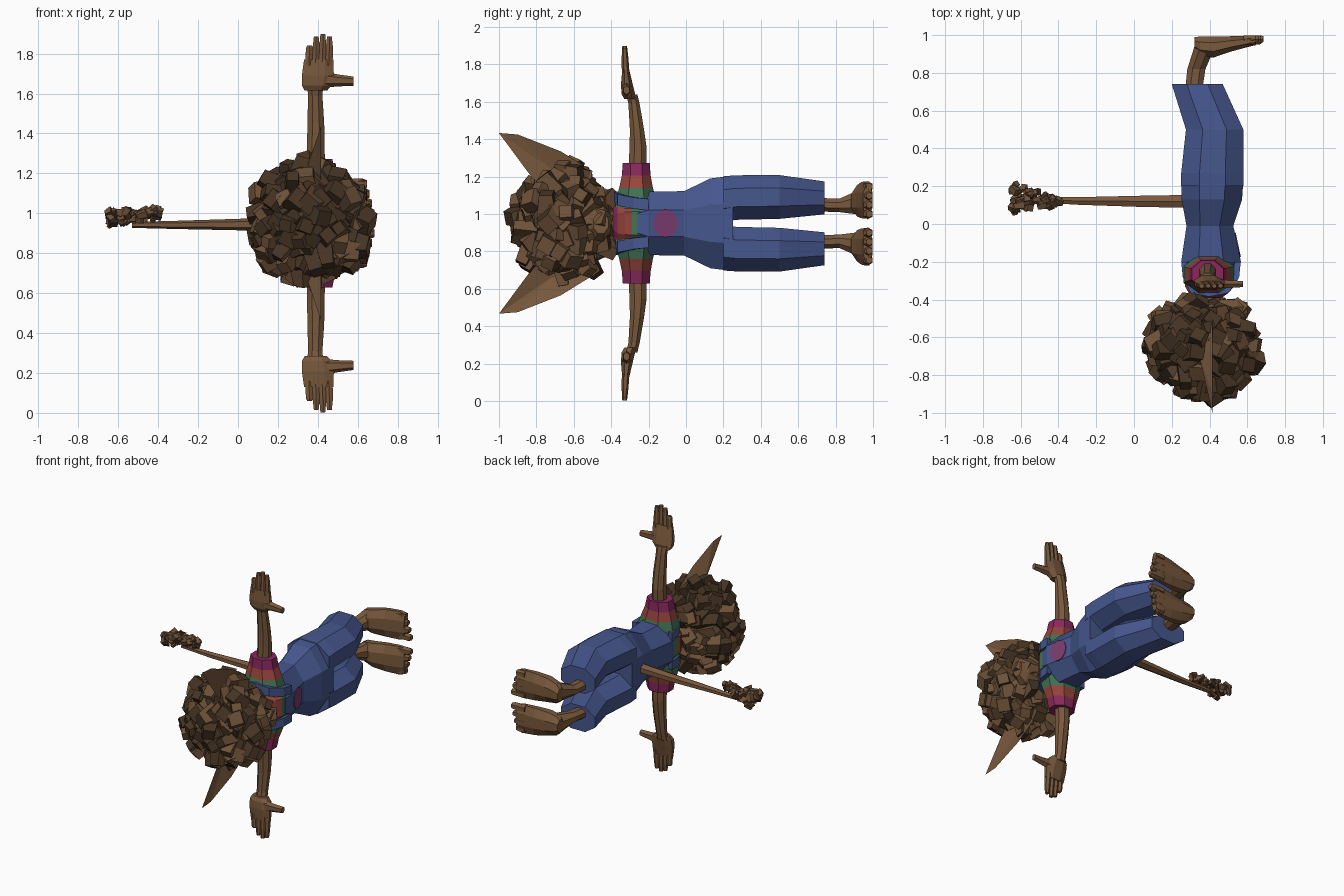
import bpy, bmesh, math, random
from mathutils import Vector, Matrix

random.seed(11)
if "Cube" in bpy.data.objects:
    bpy.data.objects.remove(bpy.data.objects["Cube"])
MID = 0.95  # height of the body's plane of symmetry


def material(name, rgb):
    m = bpy.data.materials.new(name)
    m.use_nodes = True
    m.diffuse_color = (*rgb, 1)
    m.node_tree.nodes["Principled BSDF"].inputs["Base Color"].default_value = (*rgb, 1)
    return m


brown = material("brown fur", (0.19, 0.098, 0.045))
hair = material("hair brown", (0.155, 0.083, 0.04))
dark = material("dark hair", (0.06, 0.034, 0.017))
blue = material("denim blue", (0.061, 0.095, 0.27))
magenta = material("magenta", (0.25, 0.022, 0.11))
red = material("red", (0.31, 0.06, 0.045))
green = material("green", (0.055, 0.17, 0.09))
pink = material("patch pink", (0.2, 0.045, 0.16))


def finish(name, bm, mats, mirror=False):
    bmesh.ops.recalc_face_normals(bm, faces=bm.faces)
    me = bpy.data.meshes.new(name)
    bm.to_mesh(me)
    bm.free()
    for m in mats:
        me.materials.append(m)
    ob = bpy.data.objects.new(name, me)
    ob.location.z = MID
    bpy.context.collection.objects.link(ob)
    if mirror:
        mod = ob.modifiers.new("Mirror", "MIRROR")
        mod.use_axis = (False, False, True)


# Each ring is (position along axis, two centre values, two half sizes)
def loft(name, axis, rings, mats, sides=8, mirror=False, bands=None):
    bm = bmesh.new()
    loops = []
    grow = 1 / math.cos(math.pi / sides)
    for t, a, b, ra, rb in rings:
        loop = []
        for i in range(sides):
            ang = 2 * math.pi * (i + 0.5) / sides
            p = a + ra * grow * math.cos(ang)
            q = b + rb * grow * math.sin(ang)
            co = {"x": (t, p, q), "y": (p, t, q), "z": (p, q, t)}[axis]
            loop.append(bm.verts.new(co))
        loops.append(loop)
    bands = bands or [0] * len(rings)
    for l0, l1, band in zip(loops, loops[1:], bands):
        for i in range(sides):
            j = (i + 1) % sides
            bm.faces.new((l0[i], l0[j], l1[j], l1[i])).material_index = band
    bm.faces.new(loops[0]).material_index = bands[0]
    bm.faces.new(loops[-1]).material_index = bands[-1]
    finish(name, bm, mats, mirror)


# Tapered block pointing along a direction; dark ones keep brown sides toward the face
def chunk(bm, pos, direction, size, length, is_dark):
    rot = direction.to_track_quat("Z", "Y").to_matrix().to_4x4()
    spin = Matrix.Rotation(random.uniform(0, math.pi), 4, "Z")
    new = bmesh.ops.create_cube(bm, size=1)["verts"]
    for v in new:
        taper = 0.65 if v.co.z > 0 else 1
        v.co = Vector((v.co.x * size * taper, v.co.y * size * taper, v.co.z * length))
    bmesh.ops.transform(bm, matrix=Matrix.Translation(pos) @ rot @ spin, verts=new)
    for f in {f for v in new for f in v.link_faces}:
        f.normal_update()
        f.material_index = int(is_dark and f.normal.x < 0.5)


def wobble(amount):
    return Vector([random.uniform(-amount, amount) for _ in range(3)])


# Overalls
loft("overalls_body", "y", [
    (-0.26, 0.415, 0, 0.14, 0.125), (-0.2, 0.408, 0, 0.158, 0.17),
    (-0.01, 0.402, 0, 0.124, 0.172), (0.13, 0.412, 0, 0.16, 0.24),
    (0.25, 0.415, 0, 0.165, 0.255)], [blue])
loft("trouser_leg", "y", [
    (0.2, 0.415, 0.13, 0.165, 0.122), (0.27, 0.415, 0.138, 0.165, 0.119),
    (0.5, 0.427, 0.141, 0.152, 0.117), (0.74, 0.335, 0.136, 0.135, 0.088)], [blue], mirror=True)

# Patch on the bib, tilted with the cloth
bm = bmesh.new()
bmesh.ops.create_circle(bm, cap_ends=True, segments=12, radius=1)
ext = bmesh.ops.extrude_face_region(bm, geom=bm.faces[:])
bmesh.ops.translate(bm, vec=(0, 0, 1), verts=[v for v in ext["geom"] if isinstance(v, bmesh.types.BMVert)])
for v in bm.verts:
    y = -0.11 + v.co.x * 0.065
    v.co = Vector((0.524 - (y + 0.01) * 0.21 + v.co.z * 0.007, y, v.co.y * 0.075))
finish("bib_patch", bm, [pink])

# Striped shirt
loft("shirt_body", "y", [
    (-0.39, 0.395, 0, 0.07, 0.08), (-0.365, 0.395, 0, 0.105, 0.13),
    (-0.33, 0.4, 0, 0.13, 0.145), (-0.29, 0.41, 0, 0.142, 0.15),
    (-0.22, 0.41, 0, 0.145, 0.155)], [magenta, red, green], bands=[0, 1, 1, 2])
loft("sleeve", "z", [
    (0.08, 0.40, -0.268, 0.13, 0.11), (0.13, 0.397, -0.268, 0.134, 0.106),
    (0.19, 0.394, -0.267, 0.118, 0.09), (0.255, 0.39, -0.266, 0.096, 0.077),
    (0.322, 0.39, -0.266, 0.083, 0.072)], [magenta, red, green],
    mirror=True, bands=[2, 2, 1, 0])

# Shoulder straps
bm = bmesh.new()
path = [(0.565, -0.2, 0.1), (0.557, -0.28, 0.108), (0.5, -0.365, 0.125), (0.4, -0.385, 0.14),
        (0.3, -0.365, 0.125), (0.258, -0.28, 0.108), (0.25, -0.2, 0.1)]
hub = Vector((0.4, -0.2, 0))
rows = []
for p in path:
    p = Vector(p)
    inner = hub + (p - hub) * 0.8
    inner.z = p.z
    rows.append([bm.verts.new(q + Vector((0, 0, d)))
                 for q, d in ((p, -0.03), (p, 0.03), (inner, 0.03), (inner, -0.03))])
for r0, r1 in zip(rows, rows[1:]):
    for i in range(4):
        j = (i + 1) % 4
        bm.faces.new((r0[i], r0[j], r1[j], r1[i]))
bm.faces.new(rows[0])
bm.faces.new(rows[-1])
finish("strap", bm, [blue], True)

# Arms and hands
loft("arm", "z", [
    (0.25, 0.39, -0.262, 0.046, 0.048), (0.4, 0.39, -0.256, 0.044, 0.046),
    (0.5, 0.39, -0.262, 0.042, 0.038), (0.64, 0.387, -0.278, 0.036, 0.03),
    (0.69, 0.387, -0.29, 0.04, 0.03)], [brown], mirror=True)
loft("palm", "z", [
    (0.665, 0.39, -0.3, 0.056, 0.03), (0.69, 0.395, -0.308, 0.074, 0.036),
    (0.74, 0.4, -0.316, 0.08, 0.032), (0.82, 0.405, -0.322, 0.074, 0.019)], [brown], mirror=True)
for i, (x, tip) in enumerate(((0.355, 0.89), (0.388, 0.935), (0.421, 0.948), (0.454, 0.935))):
    loft(f"finger_{i + 1}", "z", [
        (0.79, x, -0.322, 0.02, 0.018), (0.88, x + 0.004, -0.326, 0.018, 0.016),
        (tip, x + 0.004, -0.328, 0.012, 0.011)], [brown], 6, True)
loft("thumb", "x", [
    (0.42, -0.315, 0.72, 0.026, 0.036), (0.5, -0.318, 0.716, 0.02, 0.026),
    (0.578, -0.318, 0.712, 0.016, 0.02)], [brown], 6, True)

# Legs, feet and toes
loft("ankle", "y", [
    (0.7, 0.315, 0.1, 0.045, 0.036), (0.82, 0.33, 0.096, 0.048, 0.036),
    (0.94, 0.375, 0.115, 0.055, 0.07)], [brown], mirror=True)
loft("foot", "x", [
    (0.32, 0.955, 0.11, 0.035, 0.045), (0.35, 0.942, 0.115, 0.05, 0.068),
    (0.42, 0.937, 0.12, 0.056, 0.083), (0.51, 0.953, 0.124, 0.041, 0.096),
    (0.61, 0.968, 0.125, 0.029, 0.1), (0.645, 0.972, 0.122, 0.025, 0.09)], [brown], mirror=True)
for i in range(4):
    s = 0.05 + i * 0.049
    end = 0.685 - 0.013 * i
    loft(f"toe_{i + 1}", "x", [
        (0.58, 0.972, s, 0.025, 0.0245), (end - 0.02, 0.974, s, 0.024, 0.023),
        (end, 0.98, s, 0.016, 0.016)], [brown], 6, True)

# Head, neck and muzzle
loft("neck", "y", [(-0.5, 0.39, 0, 0.07, 0.07), (-0.34, 0.39, 0, 0.07, 0.07)], [brown])
bm = bmesh.new()
bmesh.ops.create_icosphere(bm, subdivisions=2, radius=1, matrix=Matrix.Translation(
    (0.38, -0.63, 0)) @ Matrix.Diagonal((0.2, 0.18, 0.22, 1)))
finish("head", bm, [brown])
loft("muzzle", "x", [
    (0.45, -0.49, 0, 0.09, 0.12), (0.55, -0.465, 0, 0.065, 0.09),
    (0.6, -0.455, 0, 0.04, 0.055)], [brown])

# Shaggy hair
bm = bmesh.new()
count = 170
for i in range(count):
    h = 1 - 2 * (i + 0.5) / count
    r = math.sqrt(1 - h * h)
    a = i * math.pi * (3 - math.sqrt(5))
    d = Vector((r * math.cos(a), h, r * math.sin(a)))
    if d.x > 0.7 and d.y > 0.4 and abs(d.z) < 0.3:
        continue
    reach = random.uniform(0.76, 1.08)
    pos = Vector((0.37, -0.65, 0)) + Vector((d.x * 0.25, d.y * 0.225, d.z * 0.255)) * reach
    is_dark = random.random() < (0.9 if d.z > 0.2 else 0.65 if d.y < -0.3 else 0.15)
    chunk(bm, pos, (d + wobble(0.6)).normalized(), random.uniform(0.08, 0.135),
          random.uniform(0.11, 0.17), is_dark)
finish("hair", bm, [hair, dark])

# Pointed ears, cupped toward the face
bm = bmesh.new()
rim = [(-0.5, 0.28), (-0.67, 0.385), (-0.9, 0.475), (-1.0, 0.483), (-0.82, 0.24), (-0.7, 0.16), (-0.52, 0.18)]
edge = [bm.verts.new((0.415, y, s)) for y, s in rim]
cup = bm.verts.new((0.385, -0.72, 0.29))
back = bm.verts.new((0.345, -0.7, 0.28))
for i, v in enumerate(edge):
    w = edge[(i + 1) % len(edge)]
    bm.faces.new((v, w, cup))
    bm.faces.new((w, v, back))
finish("ear", bm, [brown], True)

# Tail with a ragged tuft
loft("tail", "x", [
    (0.3, 0.12, 0, 0.034, 0.03), (0.05, 0.12, -0.006, 0.03, 0.026),
    (-0.3, 0.122, -0.008, 0.02, 0.018), (-0.53, 0.13, -0.008, 0.014, 0.013)], [brown], 6)
bm = bmesh.new()
for i in range(65):
    t = random.random()
    wide = 0.012 + 0.055 * t
    pos = Vector((-0.4 - 0.25 * t, 0.12 + 0.02 * t + random.uniform(-wide, wide),
                  0.05 - 0.025 * t + random.uniform(-0.5, 0.5) * (0.03 + 0.035 * t)))
    chunk(bm, pos, (Vector((-1, 0, 0)) + wobble(0.9)).normalized(),
          random.uniform(0.025, 0.04), random.uniform(0.035, 0.06), random.random() < 0.2)
finish("tail_tuft", bm, [hair, dark])
